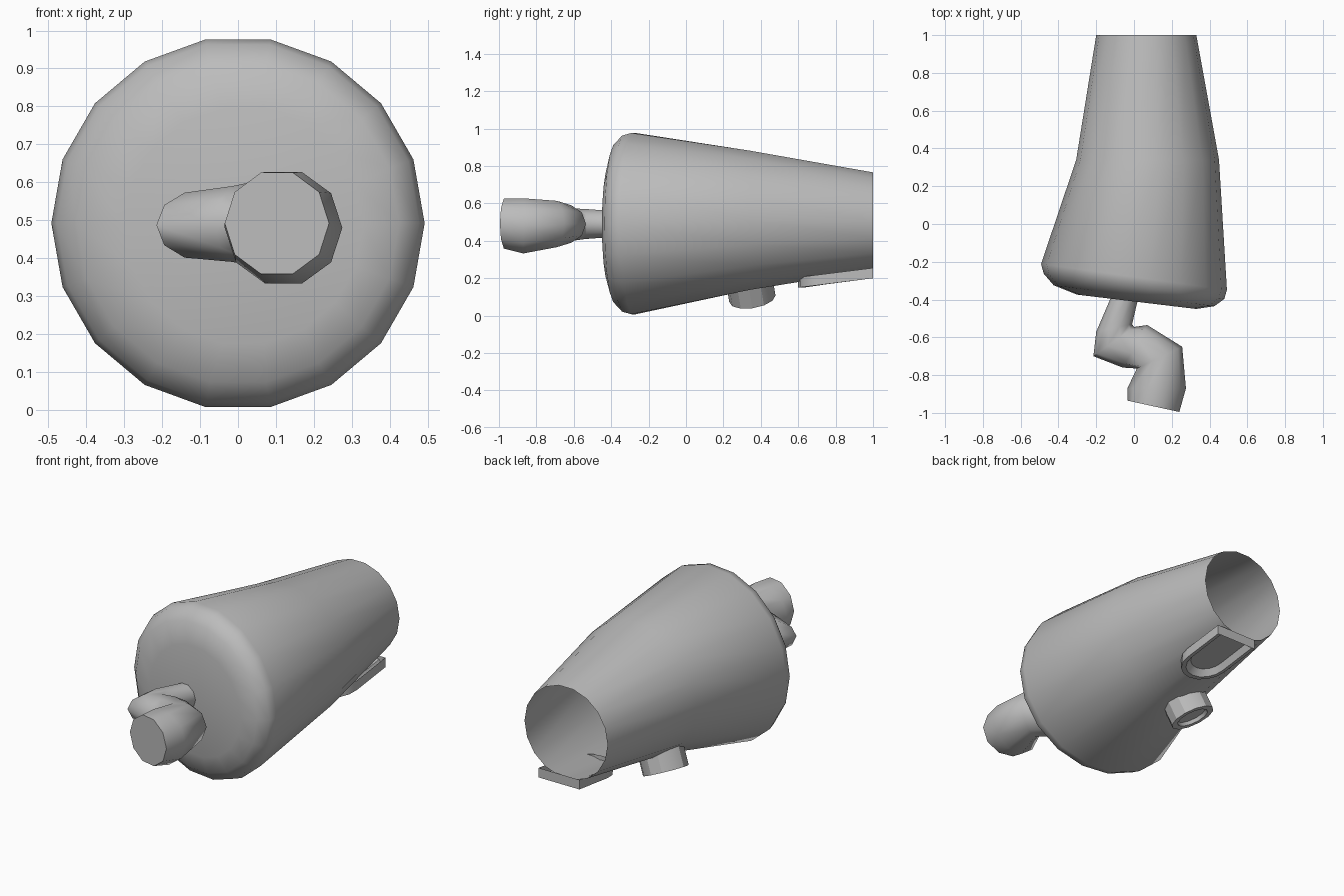
import bpy, bmesh, math
from mathutils import Vector

cube = bpy.data.objects.get("Cube")
if cube:
    bpy.data.objects.remove(cube, do_unlink=True)

grey = bpy.data.materials.new("plain grey")
grey.use_nodes = True
colour = (0.5, 0.5, 0.5, 1)
grey.diffuse_color = colour
grey.node_tree.nodes["Principled BSDF"].inputs["Base Color"].default_value = colour


def loft(name, rings, start_cap=False, end_cap=False, angle=60):
    """Skin a list of point rings, with optional end faces."""
    bm = bmesh.new()
    loops = [[bm.verts.new(p) for p in ring] for ring in rings]
    for a, b in zip(loops, loops[1:]):
        for i in range(len(a)):
            j = (i + 1) % len(a)
            bm.faces.new((a[i], a[j], b[j], b[i]))
    if start_cap:
        bm.faces.new(loops[0])
    if end_cap:
        bm.faces.new(loops[-1])
    bmesh.ops.recalc_face_normals(bm, faces=bm.faces)
    mesh = bpy.data.meshes.new(name)
    bm.to_mesh(mesh)
    bm.free()
    mesh.materials.append(grey)
    obj = bpy.data.objects.new(name, mesh)
    bpy.context.collection.objects.link(obj)
    bpy.ops.object.select_all(action="DESELECT")
    obj.select_set(True)
    bpy.context.view_layer.objects.active = obj
    bpy.ops.object.shade_smooth_by_angle(angle=math.radians(angle))
    return obj


def ring(centre, u, v, sides, phase=0):
    """Ellipse of points around a centre, spanned by vectors u and v."""
    turns = [2 * math.pi * i / sides + phase for i in range(sides)]
    return [Vector(centre) + Vector(u) * math.cos(t) + Vector(v) * math.sin(t) for t in turns]


# Tapered shell, open at the back; each row: x, y, z, radius, skew of the ring
shell = [(0.065, 1, 0.505, 0.265, 0), (0.072, 0.34, 0.51, 0.378, 0),
         (0, -0.28, 0.492, 0.492, -0.14), (0, -0.33, 0.492, 0.478, -0.14),
         (0, -0.38, 0.492, 0.425, -0.13), (0.015, -0.412, 0.485, 0.315, -0.12)]
loft("body_shell", [ring((x, y, z), (r, r * k, 0), (0, 0, r), 18) for x, y, z, r, k in shell],
     end_cap=True)

# Crooked spout; each row: outer point, inner point, middle height, half height
spout = [((-0.11, -0.36), (0.03, -0.36), 0.49, 0.07), ((-0.2, -0.57), (-0.01, -0.53), 0.49, 0.085),
         ((-0.215, -0.7), (0, -0.545), 0.487, 0.09), ((-0.06, -0.76), (0.07, -0.535), 0.49, 0.105),
         ((0.015, -0.765), (0.255, -0.65), 0.49, 0.13), ((-0.035, -0.87), (0.275, -0.87), 0.48, 0.155),
         ((-0.035, -0.935), (0.24, -0.995), 0.492, 0.14)]
rings = []
for outer, inner, z, half in spout:
    a, b = Vector((*outer, z)), Vector((*inner, z))
    rings.append(ring((a + b) / 2, (b - a) / 2, (0, 0, half), 10))
loft("spout", rings, end_cap=True, angle=65)

# Round foot under the shell, with a shallow recess
axis = Vector((-0.4, 0.15, -0.9)).normalized()
side = axis.cross(Vector((0, 1, 0))).normalized()
along = side.cross(axis)
base = Vector((-0.12, 0.355, 0.09))
foot = [(-0.14, 0.125), (0, 0.125), (0, 0.09), (-0.02, 0.085)]
loft("foot", [ring(base + axis * d, side * r, along * r, 12) for d, r in foot],
     end_cap=True, angle=30)

# Shallow scoop under the open end: rounded at the front, square at the back
def scoop_ring(scale, lift):
    pts = []
    for i in range(9):
        t = math.pi * i / 8
        pts.append((0.13 * math.cos(t), -0.14 * math.sin(t) - 0.06))
    pts += [(-0.13, 0.2), (0.13, 0.2)]
    return [(0.11 + x * scale, 0.8 + y * (scale if y < 0 else 1),
             0.175 + 0.125 * y + lift) for x, y in pts]


loft("rear_scoop", [scoop_ring(1, 0.055), scoop_ring(1, 0), scoop_ring(0.85, 0),
                    scoop_ring(0.7, 0.035)], end_cap=True, angle=30)
